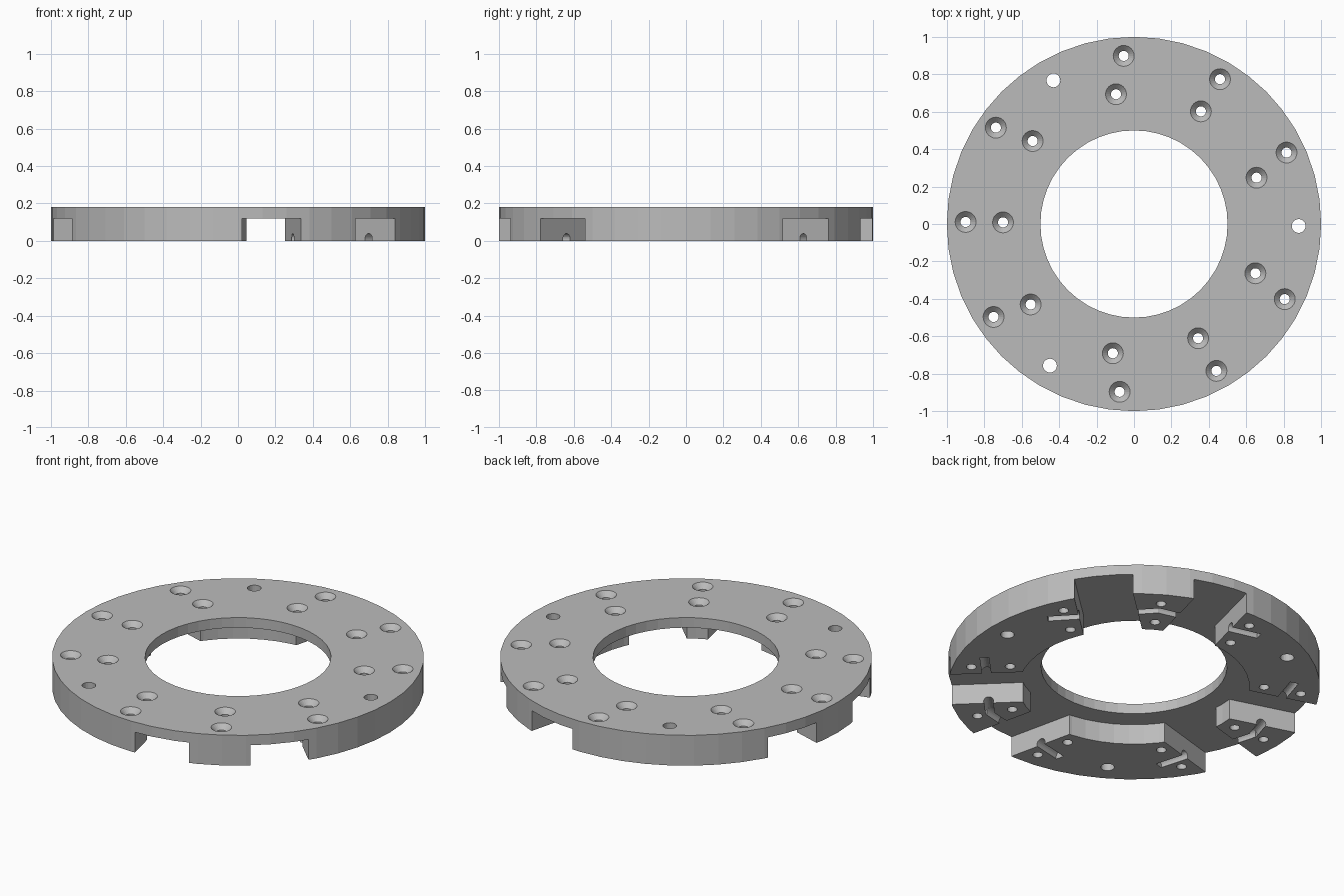
import bpy, bmesh
from math import cos, sin, radians
from mathutils import Matrix, Vector

if "Cube" in bpy.data.objects:
    bpy.data.objects.remove(bpy.data.objects["Cube"])

H, STEP = 0.18, 0.12          # full thickness, height of the pads
TWIST = radians(-0.7)
WALL = radians(43.5)          # direction of the slot walls
THIRDS = [radians(a) + TWIST for a in (0, 120, 240)]

grey = bpy.data.materials.new("machined grey")
grey.use_nodes = True
grey.diffuse_color = (0.5, 0.5, 0.5, 1)
grey.node_tree.nodes["Principled BSDF"].inputs["Base Color"].default_value = (0.5, 0.5, 0.5, 1)


def polar(r, deg):
    return Vector((r * cos(radians(deg)), r * sin(radians(deg)), 0))


def lathe(bm, profile, sides, matrix=Matrix(), closed=False):
    """Revolve (radius, height) points; cap both ends or close into a ring."""
    rings = []
    for r, z in profile:
        rings.append([bm.verts.new(matrix @ (polar(r, 360 * i / sides) + Vector((0, 0, z))))
                      for i in range(sides)])
    pairs = list(zip(rings, rings[1:]))
    if closed:
        pairs.append((rings[-1], rings[0]))
    else:
        bm.faces.new(rings[0])
        bm.faces.new(rings[-1])
    for a, b in pairs:
        for i in range(sides):
            j = (i + 1) % sides
            bm.faces.new((a[i], a[j], b[j], b[i]))


def prism(bm, points, z0, z1):
    low = [bm.verts.new((p.x, p.y, z0)) for p in points]
    high = [bm.verts.new((p.x, p.y, z1)) for p in points]
    bm.faces.new(low)
    bm.faces.new(high)
    for i in range(len(points)):
        j = (i + 1) % len(points)
        bm.faces.new((low[i], low[j], high[j], high[i]))


def make(name, bm):
    bmesh.ops.recalc_face_normals(bm, faces=bm.faces)
    mesh = bpy.data.meshes.new(name)
    bm.to_mesh(mesh)
    bm.free()
    mesh.materials.append(grey)
    obj = bpy.data.objects.new(name, mesh)
    bpy.context.collection.objects.link(obj)
    return obj


# Ring body
bm = bmesh.new()
lathe(bm, [(0.5, 0), (1, 0), (1, H), (0.5, H)], 48, closed=True)
ring = make("mounting_ring", bm)
cutters = []

# Recess around the bore on the underside
bm = bmesh.new()
lathe(bm, [(0.62, -0.1), (0.62, STEP)], 48)
cutters.append(make("inner_recess_cutter", bm))

# Six slots that leave three wide and three narrow pads
wall = Vector((cos(WALL), sin(WALL), 0))
wide_edge, narrow_edge = polar(1, 32), polar(1, 50.4)
bm = bmesh.new()
for turn in THIRDS:
    for side in (1, -1):
        pts = [wide_edge + wall * 0.3, narrow_edge + wall * 0.3,
               narrow_edge - wall * 0.42, wide_edge - wall * 0.42]
        rot = Matrix.Rotation(turn, 4, "Z")
        prism(bm, [rot @ Vector((p.x, p.y * side, 0)) for p in pts], -0.1, STEP)
cutters.append(make("slot_cutter", bm))

# Countersunk screw holes and plain pin holes
screw = [(0.027, -0.05), (0.027, H - 0.029), (0.066, H + 0.01)]
pin = [(0.037, -0.05), (0.037, H + 0.05)]
holes = [(0.9, a, screw) for a in (-25.8, 25.8, 60)]
holes += [(0.7, a, screw) for a in (-21.4, 21.4, 60)]
holes.append((0.88, 0, pin))
bm = bmesh.new()
for turn in THIRDS:
    for r, angle, profile in holes:
        place = Matrix.Rotation(turn, 4, "Z") @ Matrix.Translation(polar(r, angle))
        lathe(bm, profile, 24, place)
cutters.append(make("hole_cutter", bm))

# Round grooves running square from the slot walls into the pads
normal = Vector((-sin(WALL), cos(WALL), 0))
for side in (1, -1):
    bm = bmesh.new()
    for turn in THIRDS:
        for edge, way, length in ((wide_edge, -normal, 0.17), (narrow_edge, normal, 0.12)):
            start = edge - wall * 0.2
            start = Vector((start.x, start.y * side, 0.012))
            aim = Vector((way.x, way.y * side, 0))
            place = (Matrix.Rotation(turn, 4, "Z") @ Matrix.Translation(start)
                     @ aim.to_track_quat("Z", "Y").to_matrix().to_4x4())
            lathe(bm, [(0.027, -0.05), (0.027, length)], 20, place)
    cutters.append(make("groove_cutter", bm))

# Cut everything out of the ring
bpy.context.view_layer.objects.active = ring
for cutter in cutters:
    cutter.hide_render = True
    mod = ring.modifiers.new(cutter.name, "BOOLEAN")
    mod.operation = "DIFFERENCE"
    mod.solver = "EXACT"
    mod.object = cutter
    bpy.ops.object.modifier_apply(modifier=mod.name)
for cutter in cutters:
    bpy.data.objects.remove(cutter)
